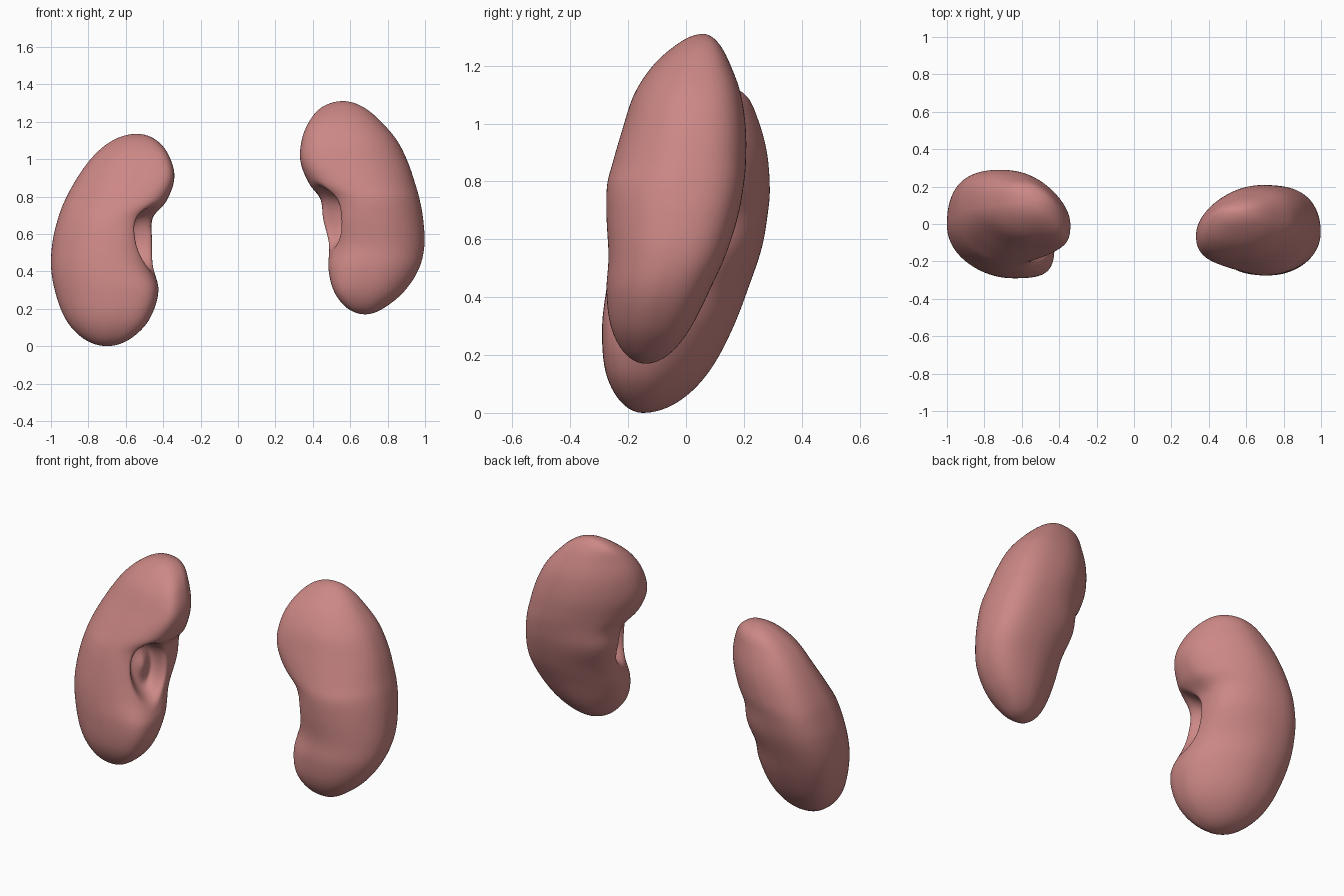
import bpy, bmesh
from math import pi, sin, cos, acos, sqrt, exp, copysign
from mathutils import Vector

if "Cube" in bpy.data.objects:
    bpy.data.objects.remove(bpy.data.objects["Cube"])

mat = bpy.data.materials.new("kidney_tissue")
mat.diffuse_color = (0.60, 0.245, 0.235, 1)
mat.use_nodes = True
mat.node_tree.nodes["Principled BSDF"].inputs["Base Color"].default_value = mat.diffuse_color
ROWS, SEGS = 120, 160


def smooth_curve(ts, vs, t):
    """Hermite interpolation through uneven points."""
    n = len(ts)

    def slope(i):
        a, b = max(i - 1, 0), min(i + 1, n - 1)
        return (vs[b] - vs[a]) / (ts[b] - ts[a])
    i = 0
    while i < n - 2 and t > ts[i + 1]:
        i += 1
    h = ts[i + 1] - ts[i]
    u = (t - ts[i]) / h
    return ((2*u**3 - 3*u**2 + 1) * vs[i] + (u**3 - 2*u**2 + u) * h * slope(i)
            + (3*u**2 - 2*u**3) * vs[i + 1] + (u**3 - u**2) * h * slope(i + 1))


def kidney(name, side, sections, hilum, size, back_skew, front_skew):
    # sections: z, medial |x|, lateral |x|, front y, back y, y shift of medial tip
    z0, z1 = sections[0][0], sections[-1][0]
    zc, hz = (z0 + z1) / 2, (z1 - z0) / 2
    ts = [acos(max(-1, min(1, (zc - s[0]) / hz))) for s in sections]
    cols = list(zip(*sections))[1:]
    out = Vector((-0.86, -0.5))          # hilum faces inwards and forwards
    along = Vector((0.5, -0.86))

    def place(x, y, z):
        # sink the hilum pocket into the inner face
        d = Vector((x - hilum[0], y - hilum[1]))
        dz = z - hilum[2]
        u = d.dot(along)
        if d.dot(out) > -0.16:
            q = sqrt((u / size[0])**2 + (dz / size[1])**2)
            k = max(0, min(1, (1.15 - q) / 0.45))
            k = k * k * (3 - 2 * k) * (1 - 0.25 * exp(-(q / 0.35)**2))
            x -= out.x * size[2] * k
            y -= out.y * size[2] * k
        return (side * x, y, z)

    bm = bmesh.new()
    rings = []
    for r in range(1, ROWS):
        t = pi * r / ROWS
        xm, xl, yf, yb, sh = (smooth_curve(ts, c, t) for c in cols)
        cx, a = (xm + xl) / 2, (xl - xm) / 2
        cy, b = (yf + yb) / 2, (yb - yf) / 2
        ring = []
        for j in range(SEGS):
            p = 2 * pi * j / SEGS
            c = copysign(abs(cos(p))**0.93, cos(p))
            s = copysign(abs(sin(p))**0.93, sin(p))
            # the inner edge wanders in depth, the outer edge leans evenly
            lean = (sh if c < 0 else 0.08 * b) * c * c
            skew = (back_skew if s > 0 else front_skew) * a * s * abs(s)
            ring.append(bm.verts.new(
                place(cx + a*c + skew, cy + b*s + lean, zc - hz*cos(t))))
        rings.append(ring)
    for lo, hi in zip(rings, rings[1:]):
        for j in range(SEGS):
            k = (j + 1) % SEGS
            bm.faces.new((lo[j], lo[k], hi[k], hi[j]))
    for ring, s in ((rings[0], sections[0]), (rings[-1], sections[-1])):
        pole = bm.verts.new((side * s[1], s[3], s[0]))
        for j in range(SEGS):
            bm.faces.new((ring[j], ring[(j + 1) % SEGS], pole))
    # soften the pocket rim and poles
    for _ in range(3):
        bmesh.ops.smooth_vert(bm, verts=bm.verts, factor=0.5,
                              use_axis_x=True, use_axis_y=True, use_axis_z=True)
    bmesh.ops.recalc_face_normals(bm, faces=bm.faces)
    for f in bm.faces:
        f.smooth = True
    me = bpy.data.meshes.new(name)
    bm.to_mesh(me)
    bm.free()
    me.materials.append(mat)
    ob = bpy.data.objects.new(name, me)
    bpy.context.collection.objects.link(ob)


# lower kidney on the -x side
kidney("lower_kidney", -1, [
    (0.00, 0.70, 0.70, -0.15, -0.15, 0),
    (0.05, 0.56, 0.84, -0.235, -0.01, -0.03),
    (0.15, 0.47, 0.925, -0.28, 0.085, -0.05),
    (0.30, 0.425, 0.98, -0.29, 0.165, -0.06),
    (0.43, 0.455, 1.0, -0.275, 0.215, -0.02),
    (0.57, 0.46, 0.99, -0.25, 0.262, 0.03),
    (0.69, 0.455, 0.96, -0.22, 0.283, 0.02),
    (0.77, 0.385, 0.93, -0.19, 0.29, -0.04),
    (0.90, 0.34, 0.86, -0.13, 0.28, -0.08),
    (1.02, 0.37, 0.77, -0.07, 0.247, -0.06),
    (1.10, 0.435, 0.67, 0.01, 0.205, -0.02),
    (1.135, 0.54, 0.54, 0.11, 0.11, 0)],
    (0.50, -0.11, 0.575), (0.095, 0.16, 0.11), 0.2, 0.2)

# upper kidney on the +x side
kidney("upper_kidney", 1, [
    (0.17, 0.68, 0.68, -0.14, -0.14, 0),
    (0.21, 0.575, 0.79, -0.215, -0.05, -0.02),
    (0.30, 0.51, 0.895, -0.26, 0.02, -0.04),
    (0.42, 0.483, 0.97, -0.275, 0.08, -0.03),
    (0.54, 0.487, 0.997, -0.268, 0.135, 0.0),
    (0.68, 0.455, 0.99, -0.275, 0.18, 0.03),
    (0.79, 0.44, 0.97, -0.273, 0.20, 0.02),
    (0.86, 0.385, 0.95, -0.255, 0.207, -0.03),
    (0.98, 0.335, 0.91, -0.22, 0.207, -0.06),
    (1.10, 0.34, 0.85, -0.18, 0.19, -0.05),
    (1.20, 0.38, 0.765, -0.115, 0.155, -0.03),
    (1.275, 0.445, 0.675, -0.03, 0.115, 0),
    (1.31, 0.56, 0.56, 0.06, 0.06, 0)],
    (0.50, -0.13, 0.69), (0.09, 0.155, 0.11), 0.18, 0.05)
